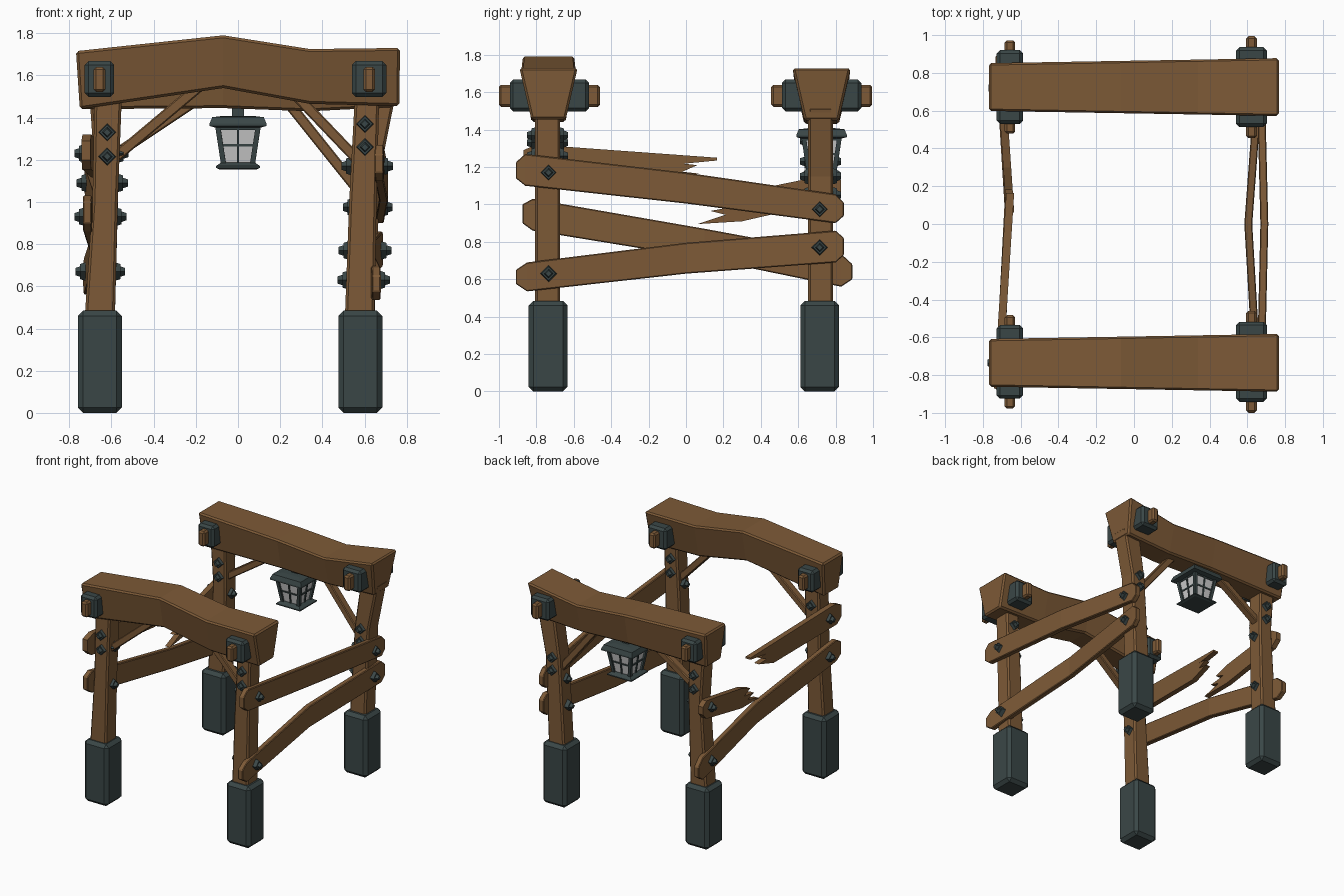
import bpy, bmesh, math
from mathutils import Vector, Matrix

if "Cube" in bpy.data.objects:
    bpy.data.objects.remove(bpy.data.objects["Cube"])


def material(name, rgb):
    m = bpy.data.materials.new(name)
    m.diffuse_color = (*rgb, 1)
    m.use_nodes = True
    m.node_tree.nodes["Principled BSDF"].inputs["Base Color"].default_value = m.diffuse_color
    return m


WOOD = material("brown_wood", (0.205, 0.102, 0.038))
METAL = material("dark_slate_metal", (0.042, 0.062, 0.062))
GLASS = material("pale_glass", (0.60, 0.60, 0.60))


def finish(name, bm, mat, bevel=0):
    bmesh.ops.recalc_face_normals(bm, faces=bm.faces[:])
    me = bpy.data.meshes.new(name)
    bm.to_mesh(me)
    bm.free()
    me.materials.append(mat)
    ob = bpy.data.objects.new(name, me)
    bpy.context.collection.objects.link(ob)
    if bevel:
        mod = ob.modifiers.new("chamfer", 'BEVEL')
        mod.width, mod.segments = bevel, 1
        mod.limit_method, mod.angle_limit = 'ANGLE', math.radians(40)
    return ob


def add_loft(bm, sections):
    """Skin a list of equal-length corner rings and cap both ends."""
    rings = [[bm.verts.new(p) for p in s] for s in sections]
    n = len(rings[0])
    for a, b in zip(rings, rings[1:]):
        for i in range(n):
            bm.faces.new((a[i], a[(i + 1) % n], b[(i + 1) % n], b[i]))
    bm.faces.new(rings[0])
    bm.faces.new(rings[-1])


def loft(name, sections, mat, bevel=0):
    bm = bmesh.new()
    add_loft(bm, sections)
    return finish(name, bm, mat, bevel)


def rect_xy(x0, x1, y0, y1, z):
    return [(x0, y0, z), (x1, y0, z), (x1, y1, z), (x0, y1, z)]


def box(name, x0, x1, y0, y1, z0, z1, mat, bevel=0):
    return loft(name, [rect_xy(x0, x1, y0, y1, z0), rect_xy(x0, x1, y0, y1, z1)], mat, bevel)


# Crossbeams: wedge section, wider on top and toward the right end
def beam(name, yc, rows):
    secs = []
    for x, xb, top, bot in rows:
        w = 0.142 + 0.018 * x
        b = 0.092
        secs.append([(x, yc - w, top), (x, yc + w, top), (xb, yc + b, bot), (xb, yc - b, bot)])
    loft(name, secs, WOOD, 0.012)


beam("front_beam", -0.735, [(-0.768, -0.75, 1.715, 1.44), (-0.07, -0.07, 1.79, 1.54),
                            (0.34, 0.34, 1.725, 1.465), (0.768, 0.765, 1.73, 1.455)])
beam("back_beam", 0.725, [(-0.768, -0.75, 1.715, 1.44), (-0.07, -0.07, 1.69, 1.445),
                          (0.34, 0.34, 1.66, 1.43), (0.768, 0.74, 1.73, 1.45)])

# Posts (x range at three heights) with metal sockets
POSTS = {
    "front_left": (-0.74, [(-0.73, -0.585, 0.4), (-0.69, -0.57, 1.0), (-0.68, -0.55, 1.52)]),
    "front_right": (-0.74, [(0.505, 0.645, 0.4), (0.527, 0.657, 1.0), (0.555, 0.67, 1.52)]),
    "back_left": (0.72, [(-0.73, -0.585, 0.4), (-0.68, -0.565, 1.15), (-0.705, -0.57, 1.52)]),
    "back_right": (0.72, [(0.505, 0.645, 0.4), (0.55, 0.675, 1.15), (0.605, 0.75, 1.52)]),
}
for key, (yc, rows) in POSTS.items():
    loft(key + "_post", [rect_xy(a, b, yc - 0.067, yc + 0.067, z) for a, b, z in rows], WOOD, 0.012)
    xc = -0.655 if "left" in key else 0.58
    yb = yc + (0.003 if yc < 0 else -0.005)
    box(key + "_socket", xc - 0.104, xc + 0.104, yb - 0.104, yb + 0.104, 0, 0.485, METAL, 0.025)

# Beam clamps and wooden pegs running through both faces
for side, yc in (("front", -0.73), ("back", 0.725)):
    for end, xc, h, l, p in (("left", -0.657, 0.07, 0.195, 0.247), ("right", 0.622, 0.081, 0.212, 0.27)):
        n = f"{side}_{end}"
        box(n + "_clamp", xc - h, xc + h, yc - l, yc + l, 1.498, 1.668, METAL, 0.018)
        box(n + "_peg", xc - 0.028, xc + 0.028, yc - p, yc + p, 1.522, 1.64, WOOD, 0.012)


# Diagonal braces below the beams
def bar(bm, a, b, w, d, normal=(0, 1, 0)):
    a, b, n = Vector(a), Vector(b), Vector(normal).normalized()
    s = (b - a).cross(n).normalized() * w / 2
    n = n * d / 2
    add_loft(bm, [[p + s + n, p - s + n, p - s - n, p + s - n] for p in (a, b)])


for n, a, b in (("front_left", (-0.62, -0.735, 1.18), (-0.18, -0.735, 1.55)),
                ("front_right", (0.60, -0.735, 1.165), (0.27, -0.735, 1.51)),
                ("back_left", (-0.62, 0.72, 1.20), (-0.17, 0.72, 1.50)),
                ("back_right", (0.59, 0.72, 1.03), (0.23, 0.72, 1.48))):
    bm = bmesh.new()
    bar(bm, a, b, 0.05, 0.06)
    finish(n + "_brace", bm, WOOD, 0.006)


# Whole side planks with clipped ends; rows are (y, x, low z, high z)
def plank(name, rows, t=0.021):
    loft(name, [[(x - t, y, lo), (x + t, y, lo), (x + t, y, hi), (x - t, y, hi)]
                for y, x, lo, hi in rows], WOOD, 0.005)


plank("right_upper_plank", [(-0.91, 0.668, 1.14, 1.225), (-0.86, 0.67, 1.10, 1.27), (0.0, 0.69, 1.005, 1.17),
                            (0.80, 0.67, 0.90, 1.055), (0.845, 0.668, 0.94, 1.01)])
plank("right_lower_plank", [(-0.91, 0.656, 0.575, 0.65), (-0.85, 0.655, 0.535, 0.69), (0.0, 0.605, 0.63, 0.795),
                            (0.80, 0.665, 0.69, 0.86), (0.845, 0.667, 0.73, 0.82)])
plank("left_lower_plank", [(-0.875, -0.715, 0.90, 1.0), (-0.82, -0.713, 0.86, 1.03), (0.1, -0.665, 0.71, 0.87),
                           (0.83, -0.71, 0.56, 0.735), (0.89, -0.713, 0.60, 0.68)])


# Snapped plank halves: jagged side outline, thickened across x along a slant
def snapped(name, outline, y0, x0, y1, x1, t=0.021):
    def at(y):
        return x0 + (x1 - x0) * (y - y0) / (y1 - y0)
    loft(name, [[(at(y) + o, y, z) for y, z in outline] for o in (-t, t)], WOOD)


snapped("left_upper_plank_front_half",
        [(-0.87, 1.20), (-0.82, 1.155), (-0.10, 1.115), (0.07, 1.165), (-0.02, 1.175), (0.06, 1.21),
         (-0.01, 1.218), (0.165, 1.235), (0.165, 1.25), (-0.80, 1.32), (-0.87, 1.29)],
        -0.73, -0.712, 0.17, -0.655)
snapped("left_upper_plank_back_half",
        [(0.83, 1.07), (0.78, 1.02), (0.30, 0.91), (0.06, 0.895), (0.21, 0.945), (0.13, 0.965),
         (0.26, 0.99), (0.18, 1.02), (0.30, 1.065), (0.64, 1.135), (0.78, 1.16), (0.83, 1.13)],
        0.72, -0.70, 0.06, -0.655)


# Bolts: diamond washer plus smaller tapered head
def bolt(name, loc, direction):
    bm = bmesh.new()
    for r1, r2, z, d in ((0.045, 0.036, 0.005, 0.03), (0.026, 0.017, 0.03, 0.026)):
        bmesh.ops.create_cone(bm, cap_ends=True, segments=4, radius1=r1, radius2=r2, depth=d,
                              matrix=Matrix.Translation((0, 0, z)))
    rot = Vector((0, 0, 1)).rotation_difference(Vector(direction)).to_matrix().to_4x4()
    bm.transform(Matrix.Translation(loc) @ rot)
    finish(name, bm, METAL)


for x_out, x_in, y, z in ((0.692, 0.533, -0.735, 1.17), (0.69, 0.54, 0.715, 0.975),
                          (0.678, 0.515, -0.735, 0.63), (0.684, 0.52, 0.715, 0.77),
                          (-0.733, -0.562, -0.735, 1.23), (-0.733, -0.572, -0.735, 0.93),
                          (-0.722, -0.565, 0.72, 1.09), (-0.728, -0.578, 0.72, 0.67)):
    s = 1 if x_out > 0 else -1
    bolt("plank_bolt_outer", (x_out, y, z), (s, 0, 0))
    bolt("plank_bolt_inner", (x_in, y, z), (-s, 0, 0))
for x, yc, zs in ((-0.62, -0.74, (1.33, 1.215)), (0.602, -0.74, (1.37, 1.26)),
                  (-0.622, 0.72, (1.34, 1.23)), (0.61, 0.72, (1.15, 1.05))):
    for z in zs:
        for s in (-1, 1):
            bolt("brace_bolt", (x, yc + s * 0.067, z), (0, s, 0))

# Lantern hanging from the back beam
LY = 0.725


def tier(name, rows, mat):
    loft(name, [rect_xy(-h, h, LY - h, LY + h, z) for h, z in rows], mat)


tier("lantern_hanger", [(0.028, 1.39), (0.028, 1.47)], METAL)
tier("lantern_roof", [(0.105, 1.352), (0.135, 1.36), (0.135, 1.372), (0.122, 1.402), (0.07, 1.408)], METAL)
tier("lantern_glass", [(0.066, 1.178), (0.094, 1.36)], GLASS)
tier("lantern_base", [(0.09, 1.155), (0.105, 1.162), (0.105, 1.17), (0.078, 1.188)], METAL)
bm = bmesh.new()
for k in range(4):
    turn = Matrix.Translation((0, LY, 0)) @ Matrix.Rotation(k * math.pi / 2, 4, 'Z')
    n = turn.to_3x3() @ Vector((0, -1, -0.15))
    for a, b, w in (((-0.067, -0.067, 1.17), (-0.096, -0.096, 1.36), 0.024),
                    ((0, -0.067, 1.17), (0, -0.096, 1.36), 0.011),
                    ((-0.081, -0.081, 1.27), (0.081, -0.081, 1.27), 0.011),
                    ((-0.094, -0.094, 1.352), (0.094, -0.094, 1.352), 0.018)):
        bar(bm, turn @ Vector(a), turn @ Vector(b), w, 0.024 if w > 0.02 else 0.012, n)
finish("lantern_frame", bm, METAL)
